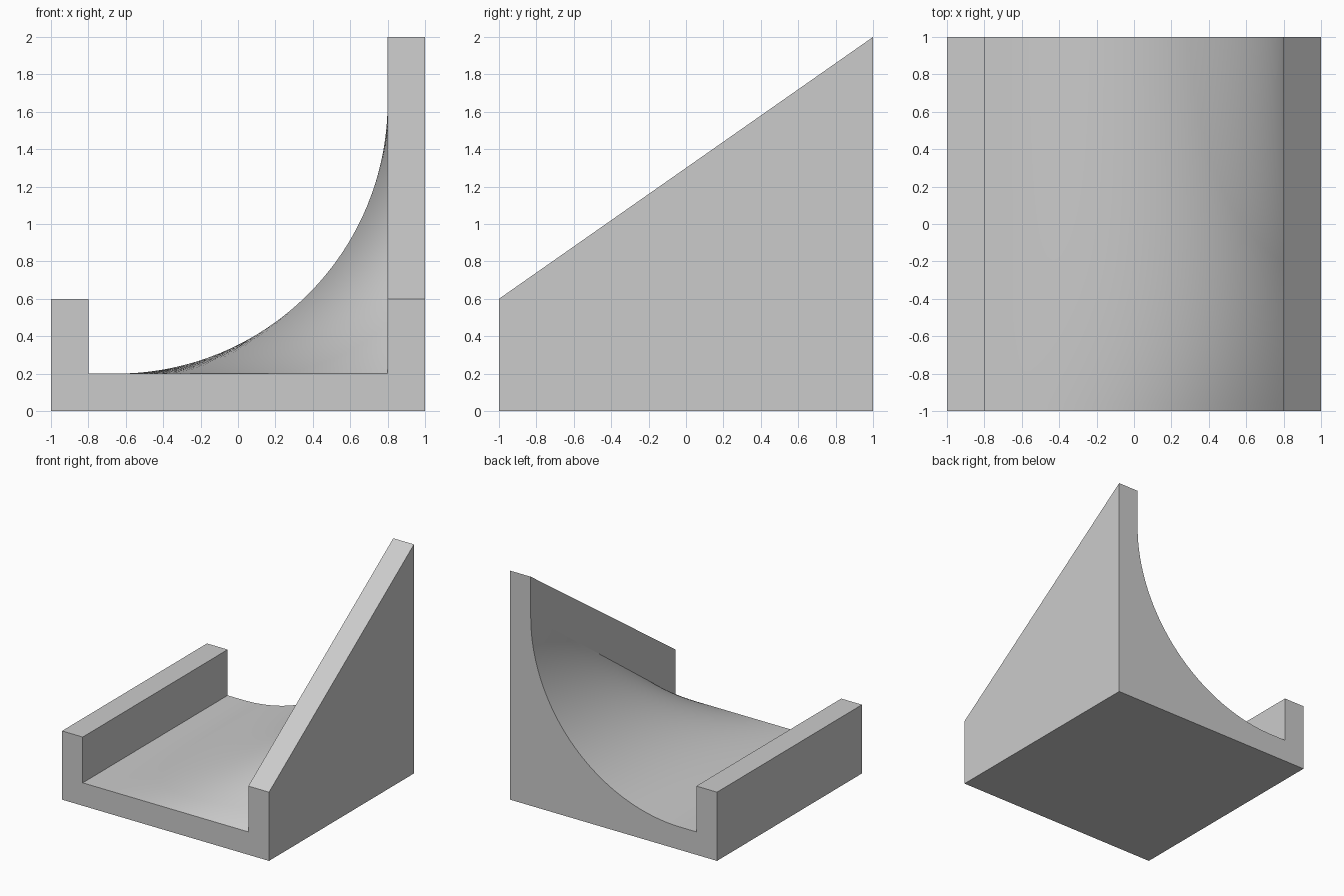
import bpy, bmesh
from math import sin, cos, pi

cube = bpy.data.objects.get("Cube")
if cube:
    bpy.data.objects.remove(cube, do_unlink=True)

FLOOR, INNER, RADIUS = 0.2, 0.8, 1.45
ARC_STEPS, LENGTH_STEPS = 48, 48


def section(t):
    """Cross-section outline at t, from the front (0) to the back (1)."""
    top = 0.6 + 1.4 * t
    pts = [(-1, 0), (1, 0), (1, top), (INNER, top)]
    # a flat floor line blends into a quarter circle
    for i in range(ARC_STEPS + 1):
        s = 1 - i / ARC_STEPS
        a = s * pi / 2
        x = INNER - RADIUS + RADIUS * ((1 - t) * s + t * sin(a))
        z = FLOOR + RADIUS * t * (1 - cos(a))
        pts.append((x, z))
    return pts + [(-INNER, FLOOR), (-INNER, 0.6), (-1, 0.6)]


# Body: sections joined from front to back
bm = bmesh.new()
rings = []
for j in range(LENGTH_STEPS + 1):
    t = j / LENGTH_STEPS
    rings.append([bm.verts.new((x, 2 * t - 1, z)) for x, z in section(t)])

count = len(rings[0])
ramp = range(4, 4 + ARC_STEPS)
flat_faces = []
for a, b in zip(rings, rings[1:]):
    for i in range(count):
        k = (i + 1) % count
        face = bm.faces.new((a[i], a[k], b[k], b[i]))
        face.smooth = i in ramp
        if not face.smooth:
            flat_faces.append(face)

# End faces
bm.faces.new(rings[0])
bm.faces.new(rings[-1][::-1])
bmesh.ops.recalc_face_normals(bm, faces=bm.faces)

# Merge the strips of each flat side into one face
flat = set(flat_faces)
inner = [e for e in bm.edges
         if len(e.link_faces) == 2 and all(f in flat for f in e.link_faces)
         and e.calc_face_angle() < 0.001]
bmesh.ops.dissolve_edges(bm, edges=inner, use_verts=True)

# Keep the borders of the curved ramp crisp
for e in bm.edges:
    e.smooth = all(f.smooth for f in e.link_faces)

mesh = bpy.data.meshes.new("curved_ramp_block")
bm.to_mesh(mesh)
bm.free()

# Colour
grey = bpy.data.materials.new("light_grey")
grey.use_nodes = True
colour = (0.6, 0.6, 0.6, 1)
grey.diffuse_color = colour
grey.node_tree.nodes["Principled BSDF"].inputs["Base Color"].default_value = colour
mesh.materials.append(grey)

block = bpy.data.objects.new("curved_ramp_block", mesh)
bpy.context.collection.objects.link(block)
